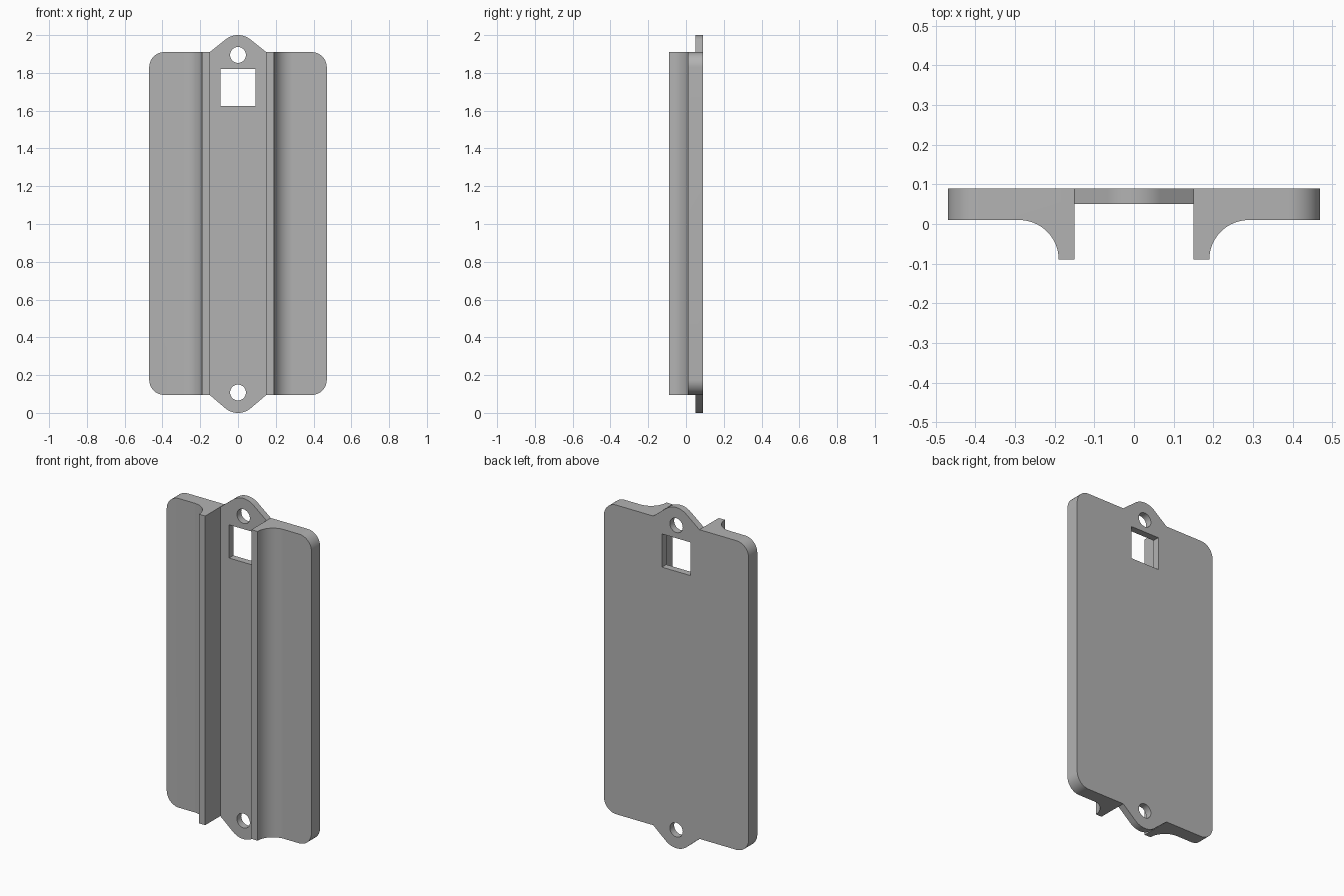
import bpy, bmesh
from math import cos, sin, radians, acos, atan2, degrees, hypot
from mathutils import Vector

if "Cube" in bpy.data.objects:
    bpy.data.objects.remove(bpy.data.objects["Cube"], do_unlink=True)

grey = bpy.data.materials.new("mid grey")
grey.use_nodes = True
colour = (0.45, 0.45, 0.45, 1)
grey.diffuse_color = colour
grey.node_tree.nodes["Principled BSDF"].inputs["Base Color"].default_value = colour


def arc(cx, cy, r, start, end, steps=16):
    angles = [radians(start + (end - start) * i / steps) for i in range(steps + 1)]
    return [(cx + r * cos(a), cy + r * sin(a)) for a in angles]


def prism(name, points, place, sweep):
    """Extrude a closed 2D outline along the sweep vector."""
    bm = bmesh.new()
    face = bm.faces.new([bm.verts.new(place(a, b)) for a, b in points])
    top = bmesh.ops.extrude_face_region(bm, geom=[face])["geom"]
    bmesh.ops.translate(bm, vec=Vector(sweep),
                        verts=[v for v in top if isinstance(v, bmesh.types.BMVert)])
    bmesh.ops.recalc_face_normals(bm, faces=bm.faces)
    mesh = bpy.data.meshes.new(name)
    bm.to_mesh(mesh)
    bm.free()
    mesh.materials.append(grey)
    obj = bpy.data.objects.new(name, mesh)
    bpy.context.collection.objects.link(obj)
    return obj


def front_prism(name, points):
    return prism(name, points, lambda x, z: (x, -0.5, z), (0, 1, 0))


def mirror(points):
    return points + [(-x, y) for x, y in reversed(points)]


# Cross-section: back plate, filleted ribs and a central channel
section = [(0.15, 0.05), (0.15, -0.09)]
section += arc(0.29, -0.09, 0.10, 180, 90)
section += [(0.47, 0.01), (0.47, 0.09)]
plate = prism("mounting_plate", mirror(section), lambda x, y: (x, y, -0.1), (0, 0, 2.2))

# Front outline: rounded corners with a pointed tab at each end
low, high, corner, tab = 0.095, 1.91, 0.08, 0.105
rise = high - (2 - tab)
tangent = degrees(atan2(rise, 0.15) + acos(tab / hypot(0.15, rise)))
half = arc(0, tab, tab, -90, -tangent)[1:] + [(0.15, low)]
half += arc(0.47 - corner, low + corner, corner, -90, 0)
half += arc(0.47 - corner, high - corner, corner, 0, 90)
half += [(0.15, high)] + arc(0, 2 - tab, tab, tangent, 90)[:-1]
outline = [(0, 0)] + half + [(0, 2)] + [(-x, z) for x, z in reversed(half)]

# Trim to the outline, then cut the screw holes and the square window
window = [(-0.093, 1.625), (0.093, 1.625), (0.093, 1.82), (-0.093, 1.82)]
tools = [
    (front_prism("outline_cutter", outline), "INTERSECT"),
    (front_prism("top_hole_cutter", arc(0, 1.895, 0.042, 0, 360, 32)[:-1]), "DIFFERENCE"),
    (front_prism("bottom_hole_cutter", arc(0, 0.108, 0.042, 0, 360, 32)[:-1]), "DIFFERENCE"),
    (front_prism("window_cutter", window), "DIFFERENCE"),
]
bpy.context.view_layer.objects.active = plate
plate.select_set(True)
for tool, operation in tools:
    cut = plate.modifiers.new(tool.name, "BOOLEAN")
    cut.object, cut.operation, cut.solver = tool, operation, "EXACT"
    bpy.ops.object.modifier_apply(modifier=cut.name)
    bpy.data.objects.remove(tool, do_unlink=True)

bpy.ops.object.shade_smooth_by_angle(angle=radians(30))
